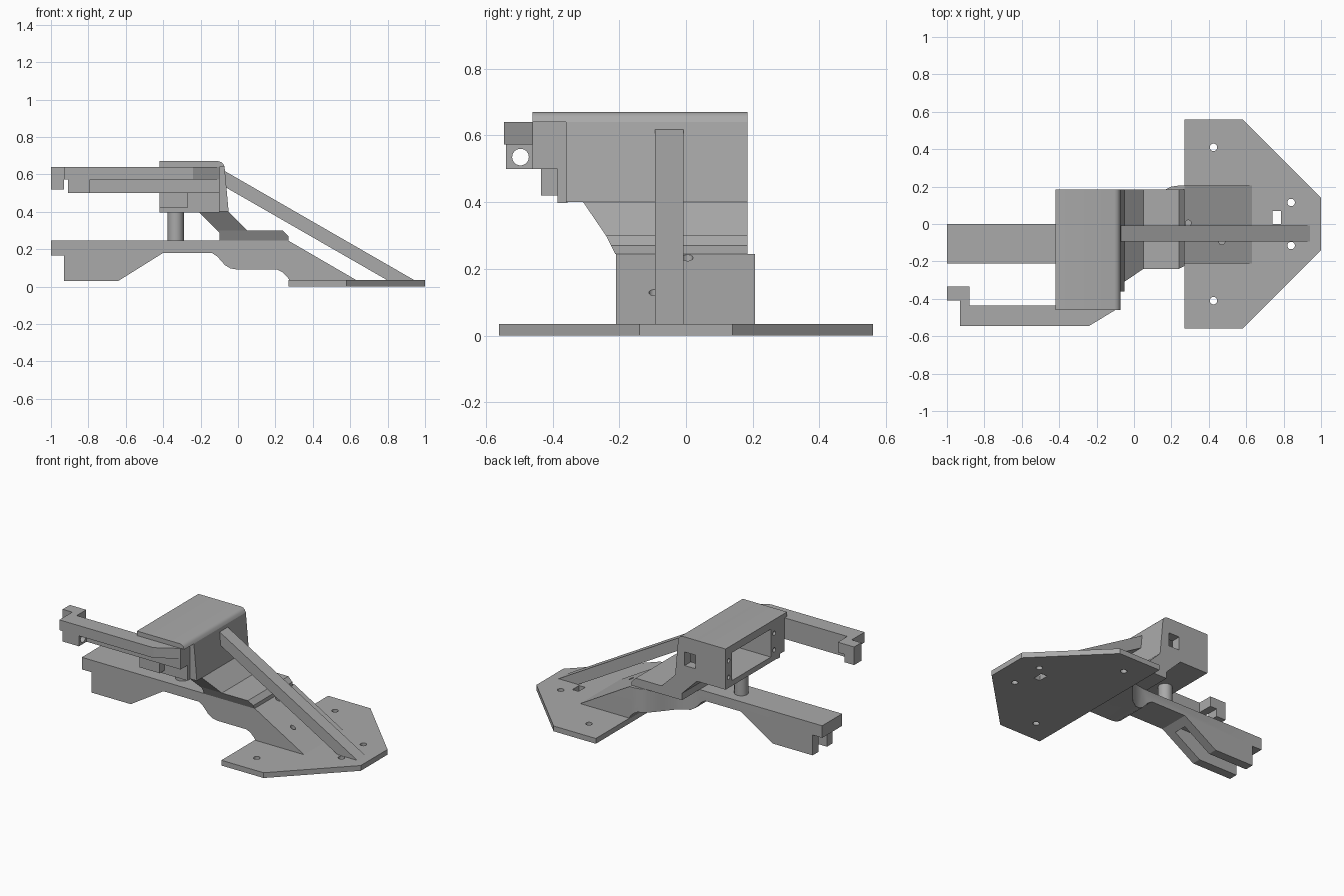
import bpy, bmesh
from math import cos, sin, tau

if "Cube" in bpy.data.objects:
    bpy.data.objects.remove(bpy.data.objects["Cube"], do_unlink=True)

grey = bpy.data.materials.new("plain_grey")
grey.use_nodes = True
grey.diffuse_color = (0.4, 0.4, 0.4, 1)
grey.node_tree.nodes["Principled BSDF"].inputs["Base Color"].default_value = (0.4, 0.4, 0.4, 1)


def prism(name, pts, axis, lo, hi):
    """Extrude a 2D outline along an axis: z uses (x, y), y uses (x, z), x uses (y, z)."""
    place = {"x": lambda a, b, c: (c, a, b),
             "y": lambda a, b, c: (a, c, b),
             "z": lambda a, b, c: (a, b, c)}[axis]
    bm = bmesh.new()
    rings = [[bm.verts.new(place(a, b, c)) for a, b in pts] for c in (lo, hi)]
    for ring in rings:
        bm.faces.new(ring)
    n = len(pts)
    for i in range(n):
        j = (i + 1) % n
        bm.faces.new((rings[0][i], rings[0][j], rings[1][j], rings[1][i]))
    bmesh.ops.recalc_face_normals(bm, faces=bm.faces)
    mesh = bpy.data.meshes.new(name)
    bm.to_mesh(mesh)
    bm.free()
    mesh.materials.append(grey)
    ob = bpy.data.objects.new(name, mesh)
    bpy.context.collection.objects.link(ob)
    return ob


def box(name, x, y, z):
    return prism(name, [(x[0], y[0]), (x[1], y[0]), (x[1], y[1]), (x[0], y[1])], "z", *z)


def rod(name, a, b, r, axis, lo, hi, n=24):
    ring = [(a + r * cos(tau * i / n), b + r * sin(tau * i / n)) for i in range(n)]
    return prism(name, ring, axis, lo, hi)


def combine(ob, *tools, operation="DIFFERENCE"):
    """Apply each tool to the part, then discard the tool."""
    for tool in tools:
        tool.hide_render = True
        mod = ob.modifiers.new("cut", "BOOLEAN")
        mod.operation, mod.object, mod.solver = operation, tool, "EXACT"
        bpy.context.view_layer.objects.active = ob
        bpy.ops.object.modifier_apply(modifier=mod.name)
        bpy.data.objects.remove(tool, do_unlink=True)


def smooth(ob):
    bpy.ops.object.select_all(action="DESELECT")
    ob.select_set(True)
    bpy.context.view_layer.objects.active = ob
    bpy.ops.object.shade_smooth_by_angle()


# Base plate with screw holes and a slot
half = [(0.27, 0.56), (0.58, 0.56), (1, 0.14)]
plate = prism("base_plate", half + [(x, -y) for x, y in reversed(half)], "z", 0, 0.035)
for x, y in ((0.425, 0.41), (0.84, 0.115)):
    for side in (1, -1):
        combine(plate, rod("hole", x, side * y, 0.02, "z", -0.1, 0.1))
combine(plate, box("slot", (0.74, 0.785), (0, 0.07), (-0.1, 0.1)))

# Lower arm flowing into the wide ramp: side outline crossed with plan outline
lower_arm = prism("lower_arm_and_ramp", [
    (-1, 0.245), (0.27, 0.245), (0.635, 0.033), (0.275, 0.033), (0.265, 0.05), (0.24, 0.075),
    (0.21, 0.09), (0, 0.09), (-0.04, 0.097), (-0.07, 0.115), (-0.11, 0.16), (-0.14, 0.18),
    (-0.40, 0.18), (-0.64, 0.03), (-0.93, 0.03), (-0.93, 0.165), (-1, 0.165)], "y", -0.21, 0.3)
plan = prism("plan", [
    (-1.1, -0.3), (0.7, -0.3), (0.7, 0.207), (0.25, 0.207), (0.2, 0.2), (0.16, 0.18),
    (0.1, 0.11), (0.05, 0.05), (0, 0.015), (-0.07, 0), (-1.1, 0)], "z", -0.2, 0.5)
combine(lower_arm, plan, operation="INTERSECT")
combine(lower_arm,
        box("pocket", (-0.96, -0.45), (-0.15, -0.06), (-0.1, 0.19)),
        rod("hole", 0.47, -0.095, 0.016, "z", 0.06, 0.5),
        rod("hole", 0.29, 0.005, 0.016, "z", 0.12, 0.5))
smooth(lower_arm)

# Support post under the housing
smooth(rod("support_post", -0.333, -0.105, 0.043, "z", 0.24, 0.41, 32))

# Hollow housing, open at the end, with screw holes and a side window
housing = prism("housing", [(-0.42, 0.64), (-0.072, 0.64), (-0.05, 0.4), (-0.42, 0.4)],
                "y", -0.36, 0.185)
combine(housing,
        box("cavity", (-0.5, -0.11), (-0.29, 0.12), (0.435, 0.62)),
        box("window", (-0.2, -0.12), (0, 0.3), (0.48, 0.57)))
for y in (-0.325, 0.153):
    for z in (0.47, 0.58):
        combine(housing, rod("hole", y, z, 0.014, "x", -0.5, -0.34, 16))

# Lid with a rounded edge
smooth(prism("housing_lid", [
    (-0.42, 0.64), (-0.42, 0.67), (-0.105, 0.67), (-0.09, 0.666), (-0.079, 0.656),
    (-0.072, 0.64)], "y", -0.46, 0.185))

# Tapered bracket joining housing to ramp
bracket = prism("neck_bracket", [
    (-0.21, 0.4), (-0.05, 0.4), (0.05, 0.3), (0.24, 0.3), (0.27, 0.27), (0.27, 0.245),
    (-0.10, 0.245), (-0.10, 0.29)], "y", -0.5, 0.185)
combine(bracket, prism("taper", [
    (-0.315, 0.41), (-0.24, 0.3), (-0.21, 0.24), (0.3, 0.24), (0.3, 0.41)], "x", -0.5, 0.5),
    operation="INTERSECT")

# Diagonal strut
prism("diagonal_strut", [(-0.075, 0.62), (0.945, 0.033), (0.80, 0.033), (-0.065, 0.53)],
      "y", -0.093, -0.008)

# Upper finger: flange, web, guide block and hooked tip
prism("finger_flange", [
    (-0.93, -0.545), (-0.24, -0.545), (-0.10, -0.46), (-0.10, -0.435), (-0.88, -0.435),
    (-0.88, -0.335), (-0.93, -0.335)], "z", 0.572, 0.64)
box("finger_tip", (-1, -0.93), (-0.41, -0.335), (0.52, 0.64))
box("finger_web", (-0.91, -0.10), (-0.46, -0.435), (0.5, 0.575))
guide = box("finger_guide", (-0.91, -0.79), (-0.54, -0.455), (0.5, 0.575))
combine(guide, rod("hole", -0.496, 0.535, 0.025, "x", -1, -0.7))

# Mounts between the finger and the housing
box("finger_mount", (-0.42, -0.10), (-0.44, -0.355), (0.5, 0.642))
box("mount_step", (-0.42, -0.10), (-0.385, -0.355), (0.397, 0.505))
box("mount_tab", (-0.42, -0.27), (-0.435, -0.38), (0.42, 0.505))
